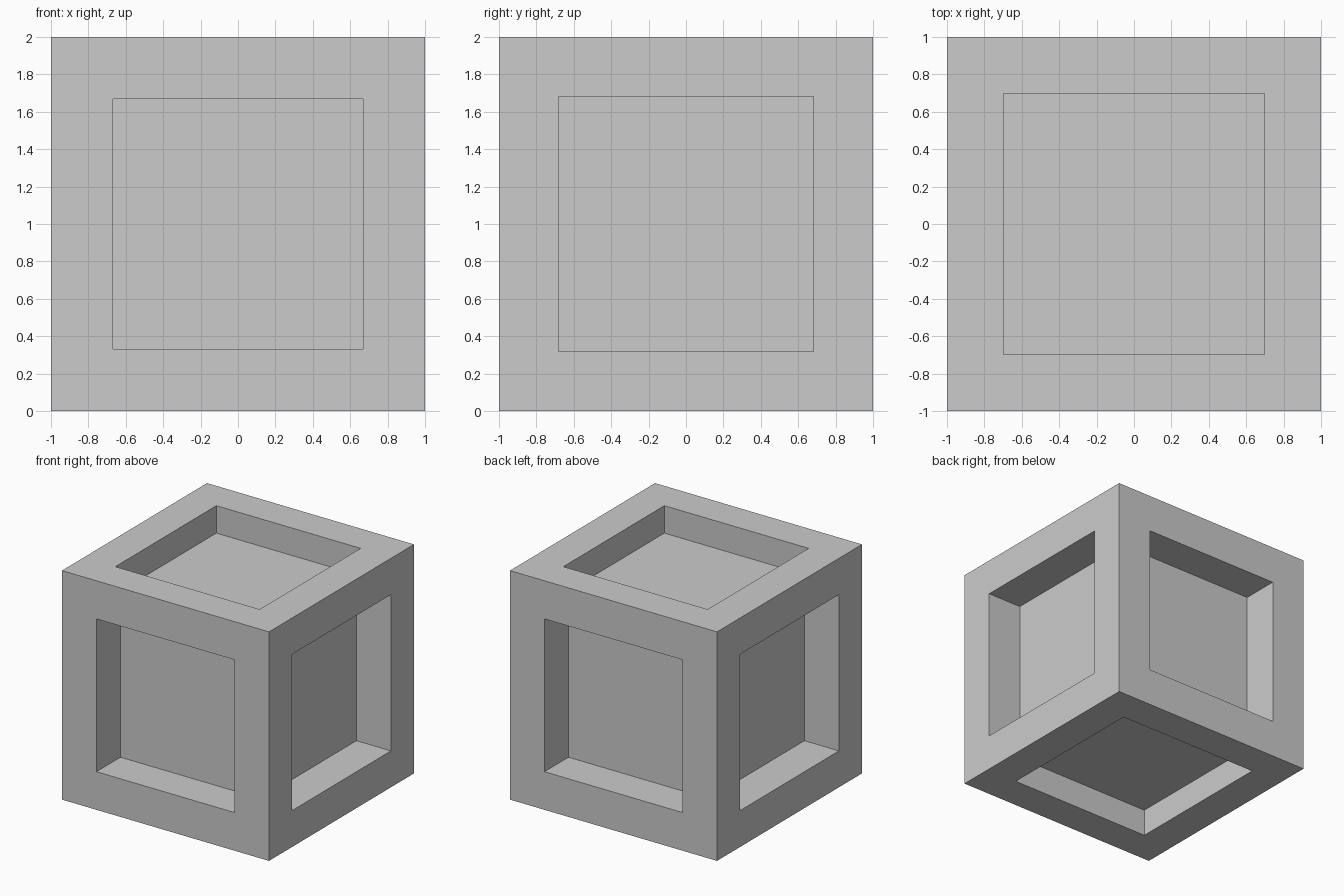
import bpy, bmesh

if "Cube" in bpy.data.objects:
    bpy.data.objects.remove(bpy.data.objects["Cube"])

# Border width and recess depth for each pair of opposite faces (x, y, z)
BORDER = (0.318, 0.333, 0.303)
DEPTH = (0.333, 0.331, 0.24)

bm = bmesh.new()
bmesh.ops.create_cube(bm, size=2)
bmesh.ops.translate(bm, verts=bm.verts, vec=(0, 0, 1))
bm.normal_update()

# Recessed square panel in every face
for face in list(bm.faces):
    normal = face.normal.copy()
    axis = max(range(3), key=lambda i: abs(normal[i]))
    bmesh.ops.inset_region(bm, faces=[face], thickness=BORDER[axis], use_even_offset=True)
    floor = bmesh.ops.extrude_discrete_faces(bm, faces=[face])["faces"][0]
    bmesh.ops.translate(bm, verts=floor.verts, vec=-normal * DEPTH[axis])

bmesh.ops.recalc_face_normals(bm, faces=bm.faces)

# Paneled cube object
mesh = bpy.data.meshes.new("paneled_cube")
bm.to_mesh(mesh)
bm.free()
bpy.context.collection.objects.link(bpy.data.objects.new("paneled_cube", mesh))
